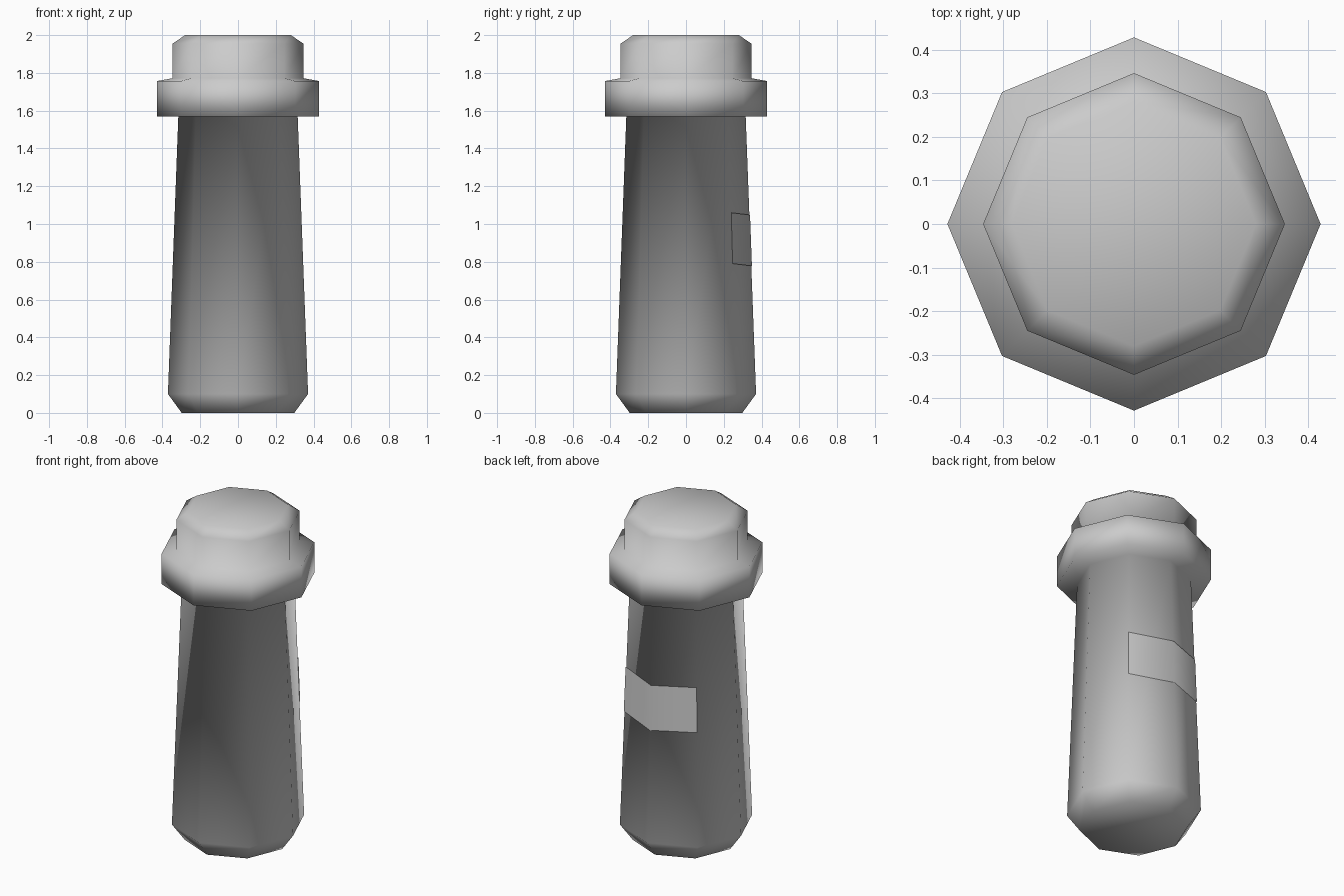
import bpy, bmesh
from math import cos, sin, radians

SIDES = 8

cube = bpy.data.objects.get("Cube")
if cube:
    bpy.data.objects.remove(cube, do_unlink=True)


def make_material(name, colour):
    mat = bpy.data.materials.new(name)
    mat.use_nodes = True
    mat.diffuse_color = colour
    mat.node_tree.nodes["Principled BSDF"].inputs["Base Color"].default_value = colour
    return mat


def finish(name, bm, mat):
    for face in bm.faces:
        face.smooth = True
    mesh = bpy.data.meshes.new(name)
    bm.to_mesh(mesh)
    bm.free()
    mesh.materials.append(mat)
    obj = bpy.data.objects.new(name, mesh)
    bpy.context.collection.objects.link(obj)
    return obj


def ring_point(radius, degrees, z):
    a = radians(degrees)
    return (radius * cos(a), radius * sin(a), z)


grey = make_material("plain grey", (0.6, 0.6, 0.6, 1))

# Bottle: tapered body, wide collar and chamfered cap in one smooth skin
profile = [(0.298, 0), (0.371, 0.1), (0.316, 1.57), (0.428, 1.57),
           (0.428, 1.757), (0.346, 1.772), (0.346, 1.955), (0.28, 2)]
bm = bmesh.new()
rings = [[bm.verts.new(ring_point(r, i * 360 / SIDES, z)) for i in range(SIDES)]
         for r, z in profile]
for low, high in zip(rings, rings[1:]):
    for i in range(SIDES):
        j = (i + 1) % SIDES
        bm.faces.new((low[i], low[j], high[j], high[i]))
bm.faces.new(rings[0][::-1])
bm.faces.new(rings[-1])
finish("bottle", bm, grey)

# Label: thin sheet wrapped over the two back faces
bm = bmesh.new()
columns = []
for angle, drop in ((45, 0), (90, 0.012), (135, 0)):
    columns.append([bm.verts.new(ring_point(r, angle, z - drop))
                    for r, z in ((0.349, 0.79), (0.339, 1.06))])
for a, b in zip(columns, columns[1:]):
    bm.faces.new((a[0], b[0], b[1], a[1]))
finish("label", bm, grey)
